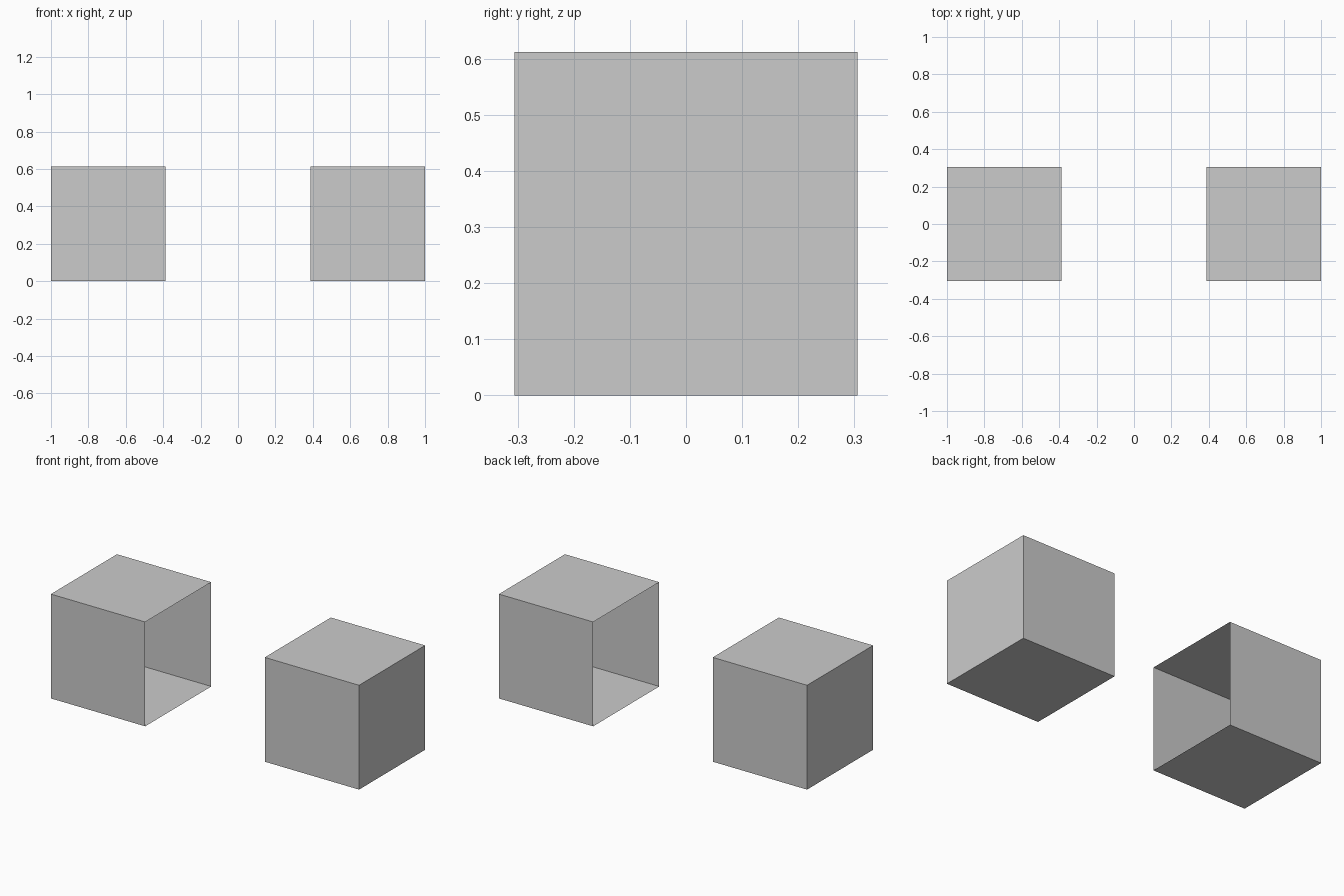
import bpy, bmesh
from mathutils import Matrix

if "Cube" in bpy.data.objects:
    bpy.data.objects.remove(bpy.data.objects["Cube"])

SIZE = 0.612          # edge length of each cube
CENTRE = 1 - SIZE / 2  # distance of each cube from the middle


def open_box(name, side):
    """Thin-walled cube whose face towards the middle is left open."""
    bm = bmesh.new()
    bmesh.ops.create_cube(bm, size=SIZE,
                          matrix=Matrix.Translation((side * CENTRE, 0, SIZE / 2)))
    bm.normal_update()
    inner = [f for f in bm.faces if f.normal.x * side < -0.5]
    bmesh.ops.delete(bm, geom=inner, context='FACES_ONLY')
    mesh = bpy.data.meshes.new(name)
    bm.to_mesh(mesh)
    bm.free()
    obj = bpy.data.objects.new(name, mesh)
    bpy.context.collection.objects.link(obj)
    return obj


# Two boxes with their openings facing each other
open_box("left_open_box", -1)
open_box("right_open_box", 1)
